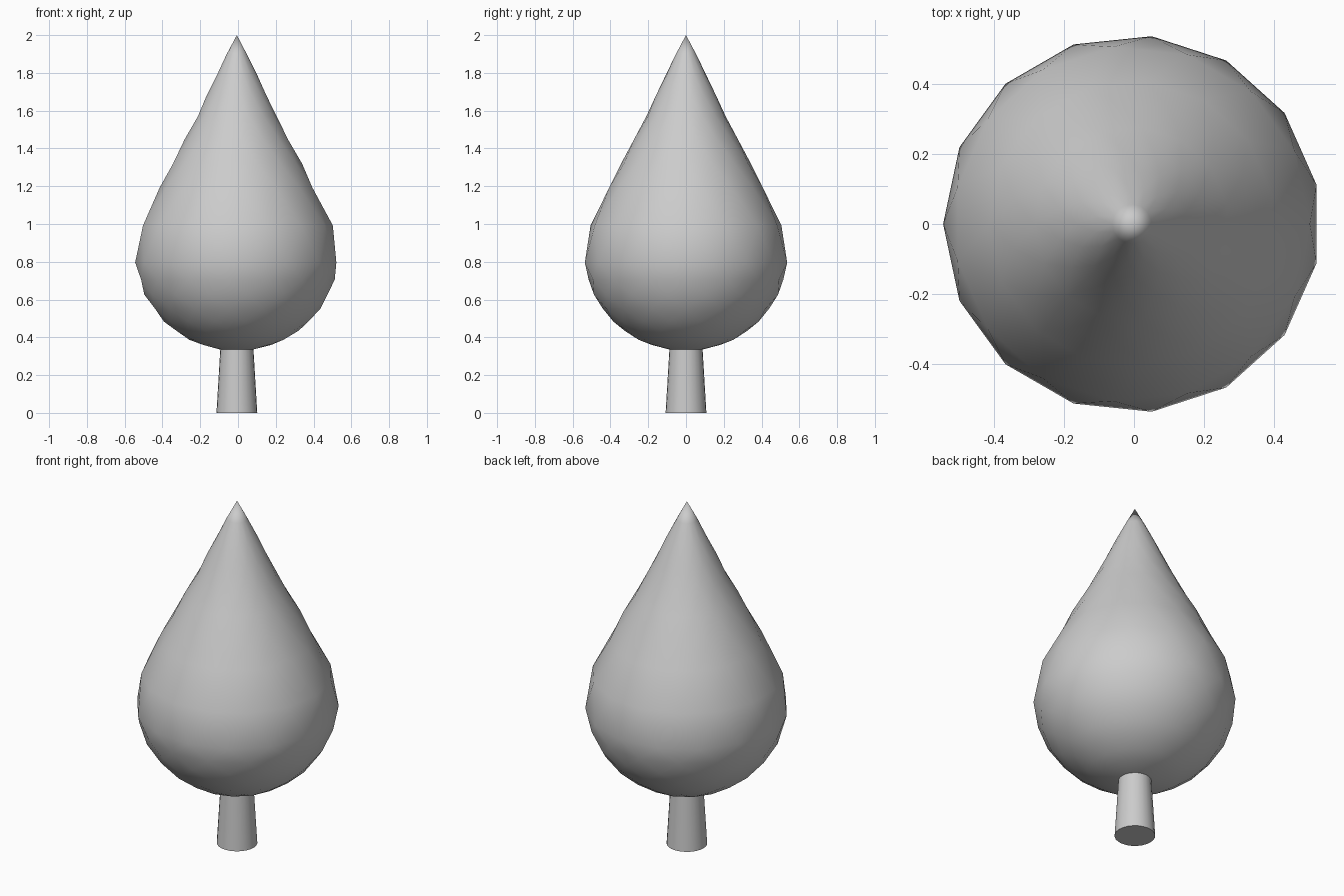
import bpy, bmesh
from math import sin, cos, pi, radians

if "Cube" in bpy.data.objects:
    bpy.data.objects.remove(bpy.data.objects["Cube"])

CX = -0.006


def lathe(name, profile, sides, stagger, smooth_angle):
    """Rings of (radius, z) skinned into a closed solid; odd rings may be turned half a step."""
    bm = bmesh.new()
    rings = []
    for i, (r, z) in enumerate(profile):
        if r == 0:
            rings.append([bm.verts.new((CX, 0, z))])
            continue
        off = pi / sides if stagger and i % 2 else 0
        rings.append([bm.verts.new((CX + r * cos(2 * pi * k / sides + off),
                                    r * sin(2 * pi * k / sides + off), z))
                      for k in range(sides)])
    for i, (a, b) in enumerate(zip(rings, rings[1:])):
        for k in range(sides):
            n = (k + 1) % sides
            if len(a) == 1:
                bm.faces.new((a[0], b[n], b[k]))
            elif len(b) == 1:
                bm.faces.new((a[k], a[n], b[0]))
            elif not stagger:
                bm.faces.new((a[k], a[n], b[n], b[k]))
            elif i % 2 == 0:
                bm.faces.new((a[k], a[n], b[k]))
                bm.faces.new((a[n], b[n], b[k]))
            else:
                bm.faces.new((a[k], b[n], b[k]))
                bm.faces.new((a[k], a[n], b[n]))
    bmesh.ops.recalc_face_normals(bm, faces=bm.faces)
    me = bpy.data.meshes.new(name)
    bm.to_mesh(me)
    bm.free()
    ob = bpy.data.objects.new(name, me)
    bpy.context.collection.objects.link(ob)
    bpy.ops.object.select_all(action='DESELECT')
    ob.select_set(True)
    bpy.context.view_layer.objects.active = ob
    bpy.ops.object.shade_smooth_by_angle(angle=radians(smooth_angle))
    return ob


# Teardrop foliage: staggered fifteen-sided rings, smooth shaded
lathe("foliage", [
    (0, 0.33), (0.09, 0.336), (0.182, 0.36), (0.252, 0.387), (0.327, 0.435),
    (0.386, 0.483), (0.443, 0.552), (0.49, 0.626), (0.518, 0.705),
    (0.5385, 0.796), (0.508, 0.992), (0.408, 1.194), (0.345, 1.32),
    (0.277, 1.447), (0.211, 1.57), (0.16, 1.68), (0.108, 1.788),
    (0.056, 1.895), (0, 2.0)], 15, True, 80)

# Tapered trunk
lathe("trunk", [(0, 0), (0.108, 0), (0.081, 0.45), (0, 0.45)], 24, False, 30)
